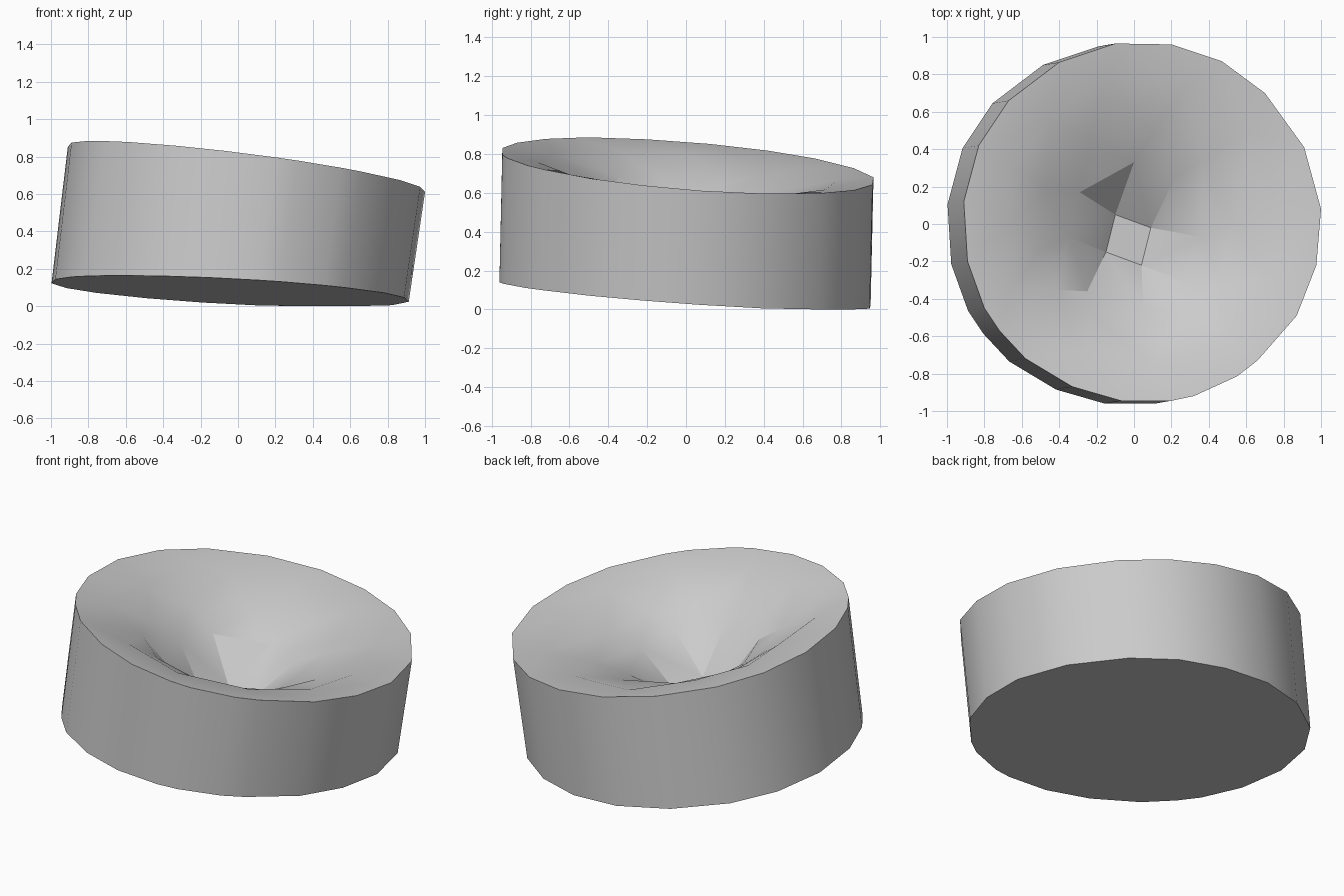
import bpy, bmesh, math

cube = bpy.data.objects.get("Cube")
if cube:
    bpy.data.objects.remove(cube, do_unlink=True)

# Rim outline seen from above, counter-clockwise
RIM = [(1, .08), (.91, .41), (.70, .70), (.47, .87), (.20, .96), (-.10, .965),
       (-.40, .865), (-.67, .66), (-.83, .42), (-.91, .12), (-.89, -.20),
       (-.80, -.45), (-.72, -.57), (-.58, -.72), (-.33, -.87), (-.07, -.945),
       (.20, -.945), (.32, -.92), (.55, -.815), (.66, -.73), (.87, -.49), (.975, -.22)]
# Uneven facet corners inside the funnel, from the lip down to the floor
LIP = [(.76, .05), (.63, .50), (.27, .72), (-.15, .78), (-.45, .56), (-.64, .30), (-.65, .02),
       (-.65, -.35), (-.54, -.60), (-.28, -.68), (.12, -.76), (.50, -.60), (.72, -.30)]
THROAT = [(.36, -.07), (.22, .25), (0, .33), (-.29, .17), (-.35, -.07),
          (-.25, -.36), (.05, -.45), (.30, -.32)]
PIT = [(.09, -.02), (-.10, .05), (-.15, -.15), (.04, -.22)]
PX, PY = -.03, -.085           # centre of the pit
LEAN = (.087, .015)            # sideways lean of the wall from foot to rim


def top_z(x, y):
    return .745 - .128 * x - .081 * y


def foot_z(x, y):
    return max(0, .077 - .053 * x - .071 * y)


def angle(v):
    return math.atan2(v.co.y - PY, v.co.x - PX) % math.tau


bm = bmesh.new()


def ring(points, drop):
    """Loop of vertices at a given depth under the slanted top, sorted by angle."""
    return sorted((bm.verts.new((x, y, top_z(x, y) - drop)) for x, y in points), key=angle)


def shrink(f, step):
    """Every step-th rim point, pulled towards the pit centre."""
    return [(PX + f * (x - PX), PY + f * (y - PY)) for x, y in RIM[::step]]


def zip_rings(a, b):
    """Triangulate between an outer loop a and an inner loop b."""
    i = j = 0
    na, nb = len(a), len(b)

    def at(loop, k):
        return angle(loop[k % len(loop)]) + math.tau * (k // len(loop))
    while i < na or j < nb:
        if j == nb or (i < na and at(a, i + 1) <= at(b, j + 1)):
            bm.faces.new((a[i % na], a[(i + 1) % na], b[j % nb]))
            i += 1
        else:
            bm.faces.new((a[i % na], b[(j + 1) % nb], b[j % nb]))
            j += 1


# Funnel: nearly level at the lip, steeper towards a small four-sided floor
rim = ring(RIM, 0)
loops = [rim, ring(LIP, .035), ring(shrink(.55, 2), .14),
         ring(THROAT, .235), ring(PIT, .445)]
for outer, inner in zip(loops, loops[1:]):
    zip_rings(outer, inner)
bm.faces.new(loops[-1])

# Leaning outer wall and closed underside
foot = []
for v in rim:
    x, y = v.co.x - LEAN[0], v.co.y - LEAN[1]
    foot.append(bm.verts.new((x, y, foot_z(x, y))))
n = len(rim)
for i in range(n):
    k = (i + 1) % n
    bm.faces.new((rim[i], foot[i], foot[k], rim[k]))
bm.faces.new(foot[::-1])
bmesh.ops.recalc_face_normals(bm, faces=bm.faces[:])

mesh = bpy.data.meshes.new("slanted_bowl")
bm.to_mesh(mesh)
bm.free()
bowl = bpy.data.objects.new("slanted_bowl", mesh)
bpy.context.collection.objects.link(bowl)

# Plain grey
grey = bpy.data.materials.new("plain_grey")
grey.use_nodes = True
colour = (.6, .6, .6, 1)
grey.diffuse_color = colour
grey.node_tree.nodes["Principled BSDF"].inputs["Base Color"].default_value = colour
mesh.materials.append(grey)

# Soft facets with a crisp rim and foot
bpy.ops.object.select_all(action='DESELECT')
bowl.select_set(True)
bpy.context.view_layer.objects.active = bowl
bpy.ops.object.shade_smooth_by_angle(angle=math.radians(22))
